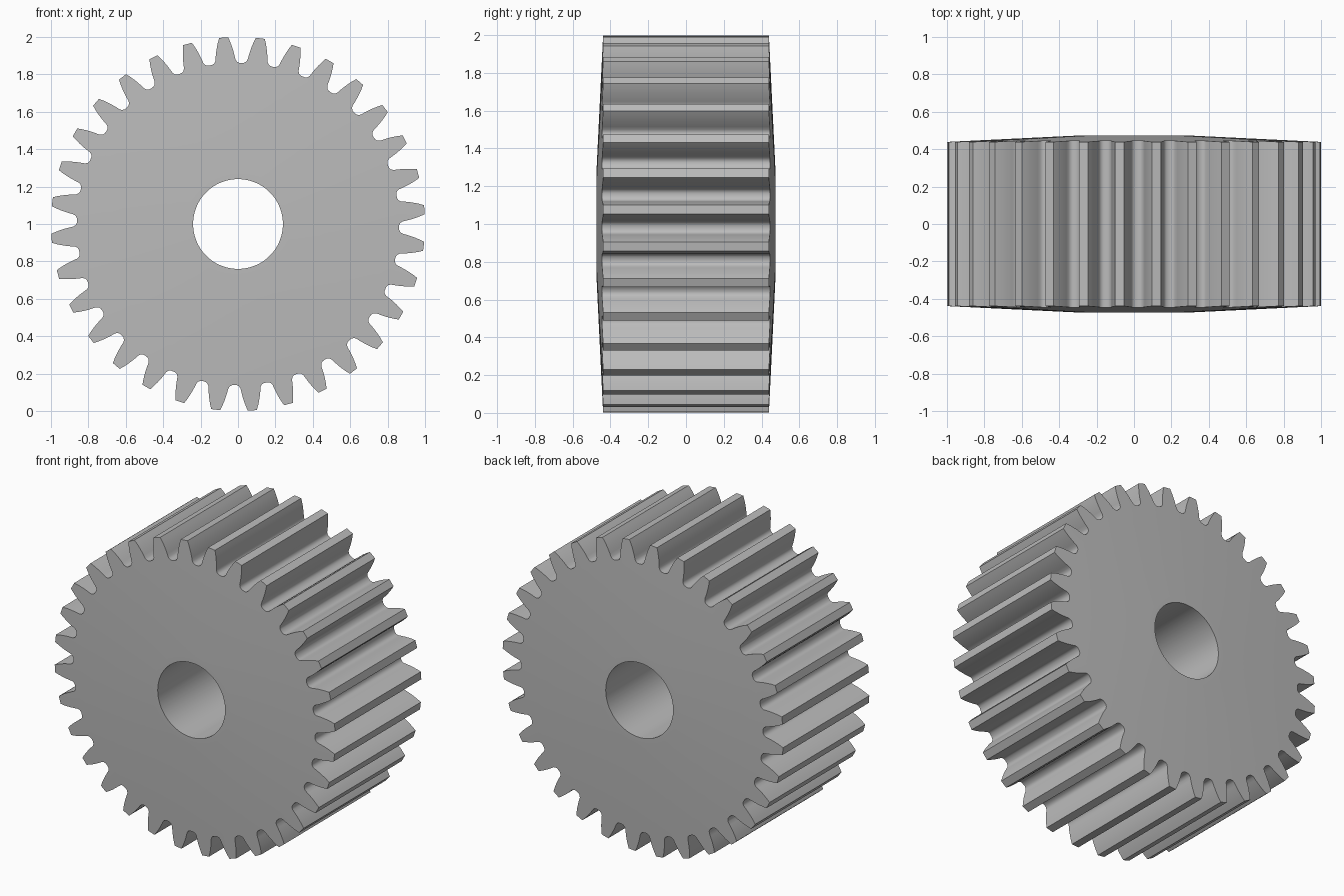
import bpy, bmesh, math

if "Cube" in bpy.data.objects:
    bpy.data.objects.remove(bpy.data.objects["Cube"])

TEETH = 32
PHASE = math.radians(4.4)
PITCH = 2 * math.pi / TEETH
BORE, HUB, ROOT = 0.24, 0.28, 0.845

# Half a tooth: (radius, half angle in radians), tip to root
flank = [(1.0, 0.024), (0.975, 0.034), (0.95, 0.0425), (0.925, 0.050),
         (0.90, 0.0565), (0.88, 0.061), (0.868, 0.070), (0.862, 0.083)]


def half_depth(r):
    """Flat hub, then a shallow cone out to the tooth tips."""
    return 0.474 - 0.035 * max(0, r - HUB) / (1 - HUB)


# Full outline, tooth by tooth, anticlockwise
tooth = [(r, -a) for r, a in reversed(flank)] + flank + [(0.861, PITCH / 2)]
outline = [(r, PHASE + i * PITCH + a) for i in range(TEETH) for r, a in tooth]
count = len(outline)

bm = bmesh.new()


def ring(radius, side):
    """Ring of vertices on one face; radius None follows the teeth."""
    verts = []
    for r, a in outline:
        r = radius or r
        verts.append(bm.verts.new((r * math.cos(a), side * half_depth(r), 1 + r * math.sin(a))))
    return verts


# Section loop: front face outward, tooth surface, back face inward, bore
radii = [BORE, HUB, ROOT, None]
loops = [ring(r, -1) for r in radii] + [ring(r, 1) for r in reversed(radii)]
for k, loop in enumerate(loops):
    following = loops[(k + 1) % len(loops)]
    for i in range(count):
        j = (i + 1) % count
        bm.faces.new((loop[i], following[i], following[j], loop[j]))
bmesh.ops.recalc_face_normals(bm, faces=bm.faces)

mesh = bpy.data.meshes.new("spur_gear")
bm.to_mesh(mesh)
bm.free()
gear = bpy.data.objects.new("spur_gear", mesh)
bpy.context.collection.objects.link(gear)

steel = bpy.data.materials.new("steel_grey")
steel.diffuse_color = (0.5, 0.5, 0.5, 1)
steel.use_nodes = True
steel.node_tree.nodes["Principled BSDF"].inputs["Base Color"].default_value = steel.diffuse_color
mesh.materials.append(steel)

# Smooth bore and flanks, crisp tips and rims
bpy.context.view_layer.objects.active = gear
gear.select_set(True)
bpy.ops.object.shade_smooth_by_angle(angle=math.radians(30))
